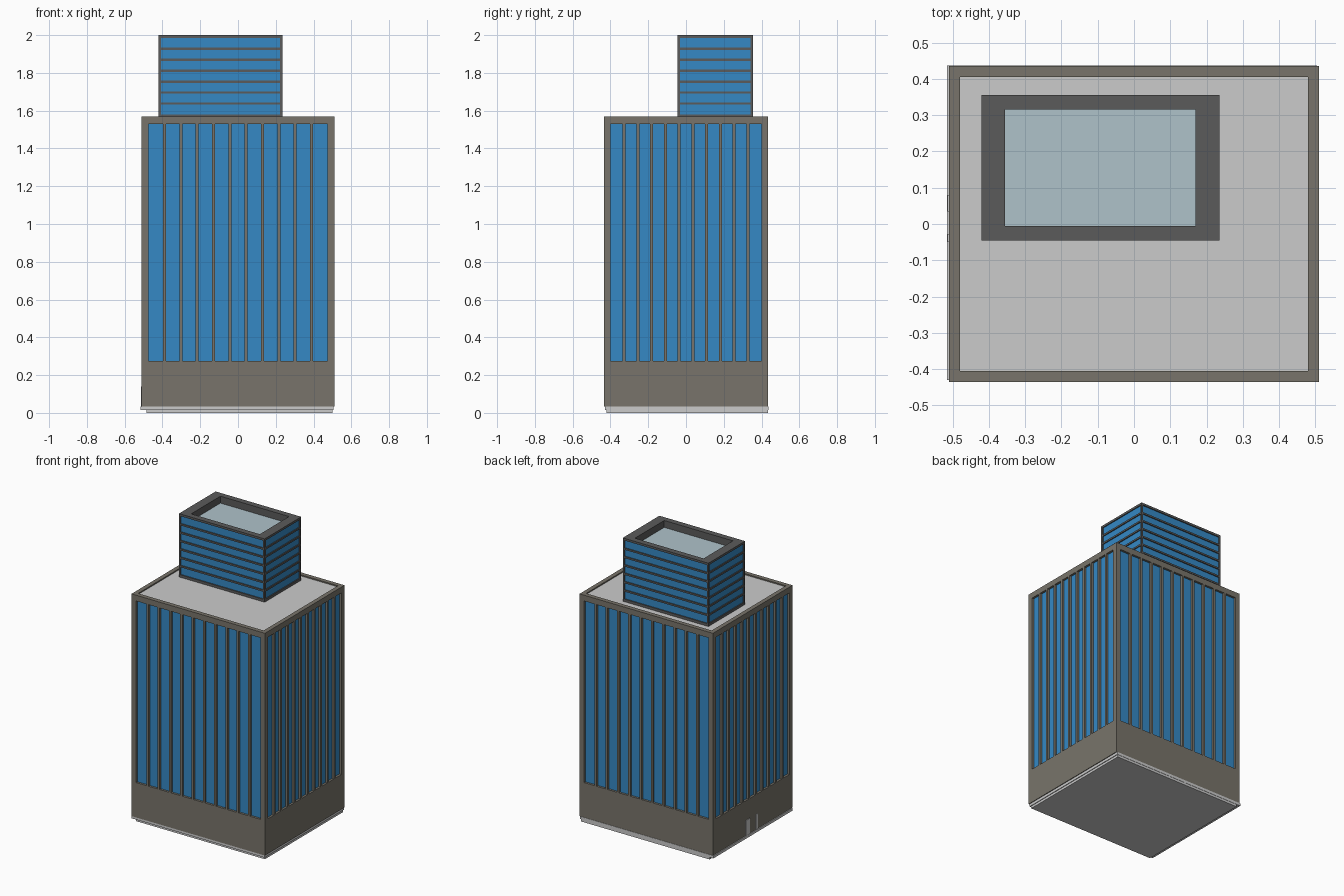
import bpy, bmesh
from math import pi
from mathutils import Matrix, Vector

if "Cube" in bpy.data.objects:
    bpy.data.objects.remove(bpy.data.objects["Cube"])


def mat(name, r, g, b):
    m = bpy.data.materials.new(name)
    m.diffuse_color = (r, g, b, 1)
    m.use_nodes = True
    m.node_tree.nodes["Principled BSDF"].inputs["Base Color"].default_value = m.diffuse_color
    return m


STONE = mat("stone", 0.19, 0.175, 0.145)
BLUE = mat("blue_glass", 0.035, 0.25, 0.56)
DARK = mat("dark_metal", 0.105, 0.105, 0.105)
PALE = mat("pale_glass", 0.43, 0.54, 0.59)


def boxes(name, parts, material=None, xf=Matrix()):
    """One object from boxes given as (x0, x1, y0, y1, z0, z1)."""
    bm = bmesh.new()
    for x0, x1, y0, y1, z0, z1 in parts:
        c = Vector((x0 + x1, y0 + y1, z0 + z1)) / 2
        s = Matrix.Diagonal((x1 - x0, y1 - y0, z1 - z0, 1))
        bmesh.ops.create_cube(bm, size=1, matrix=xf @ Matrix.Translation(c) @ s)
    me = bpy.data.meshes.new(name)
    bm.to_mesh(me)
    bm.free()
    ob = bpy.data.objects.new(name, me)
    bpy.context.collection.objects.link(ob)
    if material:
        me.materials.append(material)
    return ob


def facade(name, half, win, t, z, panes, bar, upright, recess, material, xf):
    """Wall panel whose outer face is local y=0: border, dividing bars, recessed glass.
    z = wall bottom, sill, window head, wall top."""
    z0, sill, head, z1 = z
    parts = [(-half, half, 0, t, z0, sill), (-half, half, 0, t, head, z1),
             (-half, -win, 0, t, sill, head), (win, half, 0, t, sill, head)]
    for i in range(1, panes):
        f = i / panes
        if upright:
            u = -win + 2 * win * f
            parts.append((u - bar / 2, u + bar / 2, 0, recess, sill, head))
        else:
            h = sill + (head - sill) * f
            parts.append((-win, win, 0, recess, h - bar / 2, h + bar / 2))
    boxes(name + "_frame", parts, material, xf)
    boxes(name + "_glass", [(-win, win, recess, t - 0.002, sill, head)], BLUE, xf)


def four_walls(prefix, cx, cy, hx, hy, wx, wy, t, *args):
    """Front, right, back and left walls around a rectangle."""
    for i, side in enumerate(("front", "right", "back", "left")):
        wide = i % 2 == 0
        half, win, out = (hx, wx, hy) if wide else (hy - t, wy, hx)
        xf = (Matrix.Translation((cx, cy, 0)) @ Matrix.Rotation(i * pi / 2, 4, 'Z')
              @ Matrix.Translation((0, -out, 0)))
        facade(f"{prefix}_{side}", half, win, t, *args, xf)


# Plinth: recessed foot under a slightly wider lip
boxes("plinth_foot", [(-0.485, 0.50, -0.42, 0.435, 0, 0.016)])
boxes("plinth_lip", [(-0.515, 0.505, -0.43, 0.437, 0.016, 0.034)])

# Main tower with upright window strips
four_walls("tower", 0, 0, 0.51, 0.435, 0.475, 0.40, 0.03,
           (0.034, 0.275, 1.53, 1.57), 11, 0.016, True, 0.015, STONE)
boxes("tower_roof", [(-0.485, 0.50, -0.422, 0.43, 1.545, 1.562)])

# Entrance panels on the left side
boxes("entrance_panels", [(-0.514, -0.505, 0.035, 0.08, 0.034, 0.14),
                          (-0.514, -0.505, -0.05, -0.028, 0.034, 0.14)])

# Rooftop block with horizontal window bands
X0, X1, Y0, Y1 = -0.42, 0.235, -0.045, 0.355
four_walls("upper_block", (X0 + X1) / 2, (Y0 + Y1) / 2, (X1 - X0) / 2, (Y1 - Y0) / 2,
           0.315, 0.187, 0.012, (1.562, 1.58, 1.985, 2.0), 7, 0.012, False, 0.007, DARK)

# Thick rim around the sunken skylight
a, b, c, d = -0.355, 0.17, -0.005, 0.315
i = 0.012
boxes("upper_rim", [(X0 + i, X1 - i, Y0 + i, c, 1.94, 2.0), (X0 + i, X1 - i, d, Y1 - i, 1.94, 2.0),
                    (X0 + i, a, c, d, 1.94, 2.0), (b, X1 - i, c, d, 1.94, 2.0)], DARK)
boxes("skylight", [(a, b, c, d, 1.942, 1.952)], PALE)
